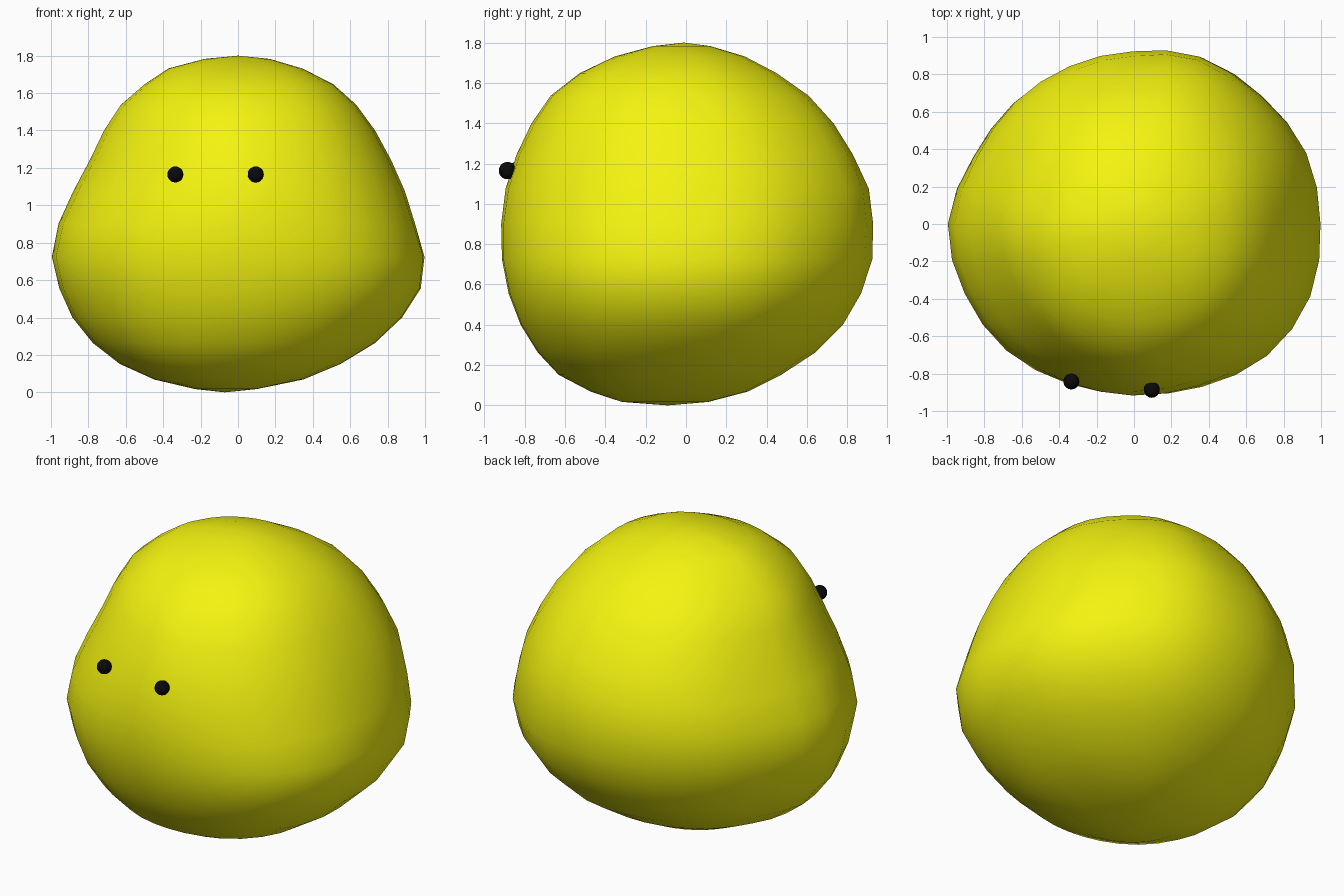
import bpy, bmesh, math

if "Cube" in bpy.data.objects:
    bpy.data.objects.remove(bpy.data.objects["Cube"])


def material(name, color):
    m = bpy.data.materials.new(name)
    m.diffuse_color = color
    m.use_nodes = True
    m.node_tree.nodes["Principled BSDF"].inputs["Base Color"].default_value = m.diffuse_color
    return m


yellow = material("yellow", (0.9, 0.9, 0.005, 1))
black = material("black", (0.003, 0.003, 0.003, 1))

# Body extents per ring, bottom to top: left, right, front, back
RINGS = [
    (-.23, .10, -.32, .11), (-.45, .35, -.475, .305), (-.635, .55, -.635, .47),
    (-.78, .735, -.74, .64), (-.89, .88, -.825, .775), (-.96, .98, -.885, .865),
    (-1.0, 1.0, -.918, .92), (-.965, .95, -.922, .92), (-.885, .895, -.90, .895),
    (-.795, .82, -.845, .815), (-.72, .735, -.77, .72), (-.63, .635, -.675, .60),
    (-.50, .51, -.53, .445), (-.375, .345, -.355, .29), (-.18, .17, -.165, .12)]

# Plan outline radius, every 22.5 degrees from +x
PLAN = [.997, .997, .97, .965, .928, .91, .915, .932,
        .995, .98, .965, .93, .92, .95, 1.005, 1.02]
SEGS = 32


def plan_radius(i):
    n, k = len(PLAN), i // 2
    if i % 2 == 0:
        return PLAN[k]
    a, b, c, d = (PLAN[(k + j) % n] for j in (-1, 0, 1, 2))
    return (9 * (b + c) - a - d) / 16


# Lumpy rounded body lofted through the rings
bm = bmesh.new()
loops = []
for k, (left, right, front, back) in enumerate(RINGS, 1):
    z = 0.9 * (1 - math.cos(math.pi * k / 16))
    # upper body is fuller at the back corners, pinched above the front lobes
    pinch = 0.03 * max(0, math.sin(math.pi * (k - 7) / 7)) if 7 < k < 14 else 0
    loop = []
    for i in range(SEGS):
        t = 2 * math.pi * i / SEGS
        r = plan_radius(i) * (1 + pinch * 2 * math.sin(t) * abs(math.cos(t)))
        x = (left + right) / 2 + (right - left) / 2 * r * math.cos(t)
        y = (front + back) / 2 + (back - front) / 2 * r * math.sin(t) / 0.925
        loop.append(bm.verts.new((x, y, z)))
    loops.append(loop)
bottom = bm.verts.new((-0.07, -0.09, 0))
top = bm.verts.new((0, -0.01, 1.8))
for i in range(SEGS):
    j = (i + 1) % SEGS
    bm.faces.new((bottom, loops[0][j], loops[0][i]))
    bm.faces.new((top, loops[-1][i], loops[-1][j]))
    for lo, hi in zip(loops, loops[1:]):
        bm.faces.new((lo[i], lo[j], hi[j], hi[i]))
bmesh.ops.recalc_face_normals(bm, faces=bm.faces)
for f in bm.faces:
    f.smooth = True
mesh = bpy.data.meshes.new("body")
bm.to_mesh(mesh)
bm.free()
mesh.materials.append(yellow)
body = bpy.data.objects.new("body", mesh)
bpy.context.collection.objects.link(body)

# Eyes
for name, x, y in (("eye_left", -0.335, -0.842), ("eye_right", 0.095, -0.886)):
    bpy.ops.mesh.primitive_uv_sphere_add(segments=16, ring_count=10, radius=0.043,
                                         location=(x, y, 1.165))
    eye = bpy.context.object
    eye.name = name
    eye.data.materials.append(black)
    bpy.ops.object.shade_smooth()
